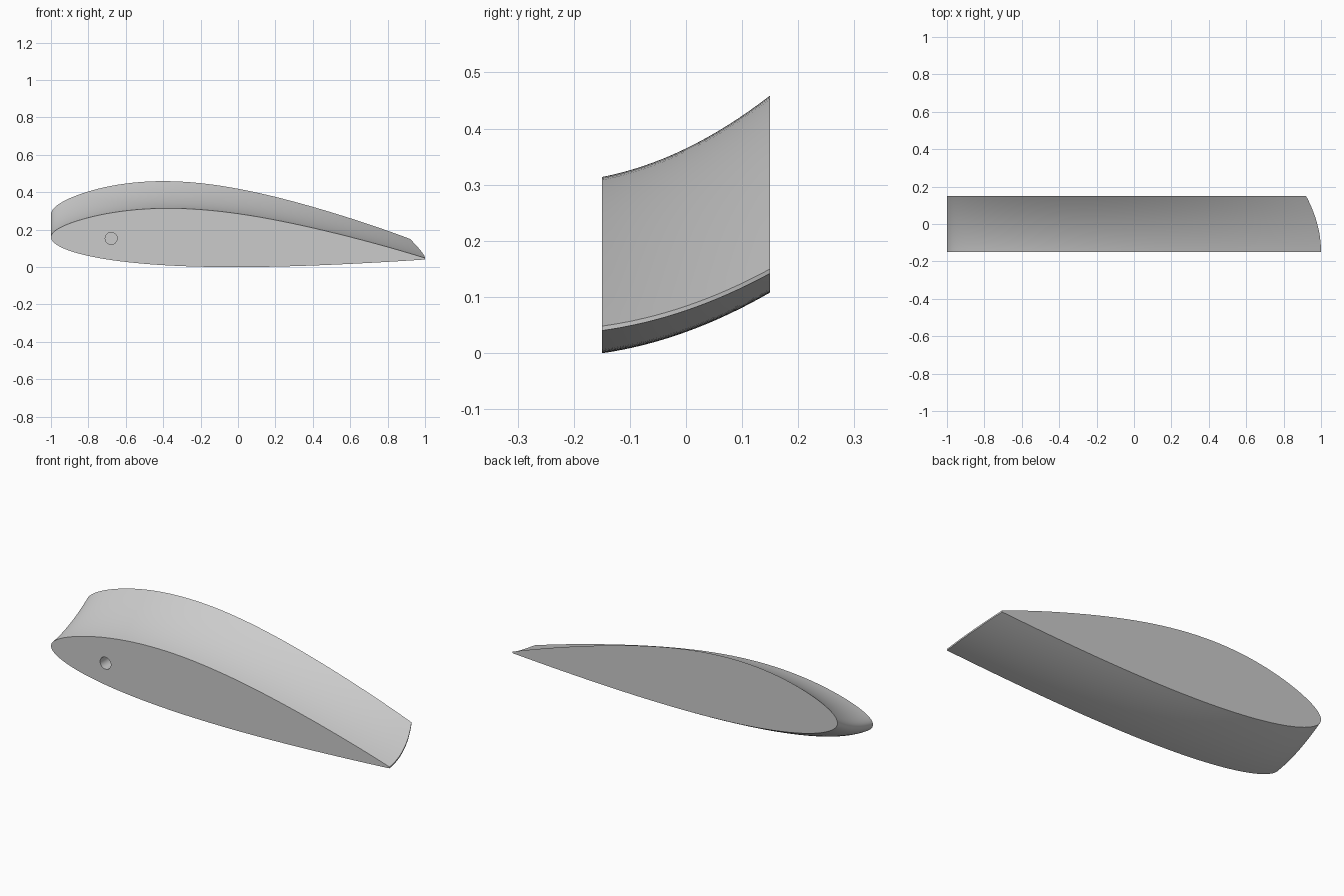
import bpy, bmesh, math

if "Cube" in bpy.data.objects:
    bpy.data.objects.remove(bpy.data.objects["Cube"])

N, M = 48, 16            # chordwise points per side, spanwise stations
HALF_SPAN = 0.15


def section(t):
    """Airfoil outline at span fraction t (0 front, 1 back)."""
    w = 0.4 * t + 0.6 * t * t                    # upward bend of the wing
    x0, x1 = -1.0, 1.0 - 0.08 * t * t            # leading and trailing edge
    z0, z1 = 0.159 + 0.121 * w, 0.044 + 0.102 * w
    top, bottom = 1 + 0.16 * w, 1 + 0.03 * w

    def point(u, side):
        shape = math.sqrt(u) * (1 - u)
        if side > 0:
            d = shape * (0.335 + 0.85 * u - 1.3 * u**2 + 0.63 * u**3) * top
        else:
            d = shape * (0.315 - 0.065 * u) * bottom
        z = z0 + (z1 - z0) * u + side * (d + 0.004 * u)
        return (x0 + (x1 - x0) * u, -HALF_SPAN + 2 * HALF_SPAN * t, z)

    us = [1 - math.cos(math.pi / 2 * i / N) for i in range(N + 1)]
    return [point(u, 1) for u in reversed(us)] + [point(u, -1) for u in us[1:]]


# Wing body: loft of airfoil sections with flat end caps
bm = bmesh.new()
rings = [[bm.verts.new(p) for p in section(j / M)] for j in range(M + 1)]
for a, b in zip(rings, rings[1:]):
    for i in range(len(a)):
        k = (i + 1) % len(a)
        bm.faces.new((a[i], a[k], b[k], b[i]))
bm.faces.new(rings[0])
bm.faces.new(rings[-1])
bmesh.ops.recalc_face_normals(bm, faces=bm.faces)
mesh = bpy.data.meshes.new("wing_section")
bm.to_mesh(mesh)
bm.free()
wing = bpy.data.objects.new("wing_section", mesh)
bpy.context.collection.objects.link(wing)

grey = bpy.data.materials.new("light grey")
grey.diffuse_color = (0.6, 0.6, 0.6, 1)
grey.use_nodes = True
grey.node_tree.nodes["Principled BSDF"].inputs["Base Color"].default_value = grey.diffuse_color
mesh.materials.append(grey)

# Blind pin hole in the front cap
bpy.ops.mesh.primitive_cylinder_add(vertices=32, radius=0.032, depth=0.2,
                                    location=(-0.678, -HALF_SPAN, 0.153),
                                    rotation=(math.pi / 2, 0, 0))
cutter = bpy.context.object
cutter.name = "pin_hole_cutter"
cutter.data.materials.append(grey)
hole = wing.modifiers.new("pin_hole", 'BOOLEAN')
hole.operation = 'DIFFERENCE'
hole.solver = 'EXACT'
hole.object = cutter
bpy.ops.object.select_all(action='DESELECT')
wing.select_set(True)
bpy.context.view_layer.objects.active = wing
bpy.ops.object.modifier_apply(modifier="pin_hole")
bpy.data.objects.remove(cutter)

# Smooth skin, sharp cap and hole rims
bpy.ops.object.shade_smooth_by_angle(angle=math.radians(30))
